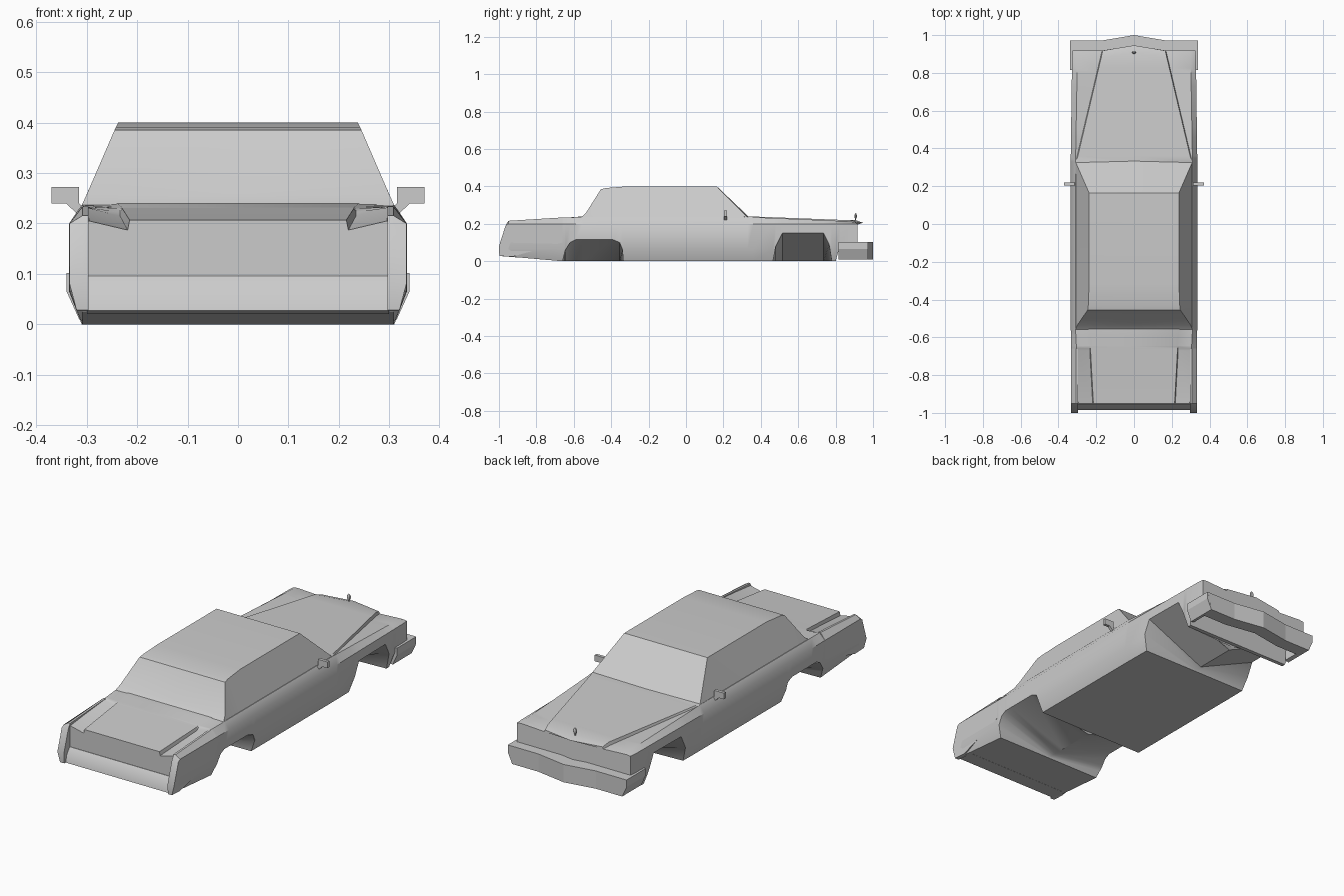
import bpy, bmesh, math

cube = bpy.data.objects.get("Cube")
if cube:
    bpy.data.objects.remove(cube)

grey = bpy.data.materials.new("light grey")
grey.use_nodes = True
grey.diffuse_color = (0.6, 0.6, 0.6, 1)
grey.node_tree.nodes["Principled BSDF"].inputs["Base Color"].default_value = (0.6, 0.6, 0.6, 1)


def finish(name, bm, angle=35):
    bmesh.ops.remove_doubles(bm, verts=bm.verts, dist=0.0002)
    bmesh.ops.recalc_face_normals(bm, faces=bm.faces)
    mesh = bpy.data.meshes.new(name)
    bm.to_mesh(mesh)
    bm.free()
    mesh.materials.append(grey)
    ob = bpy.data.objects.new(name, mesh)
    bpy.context.collection.objects.link(ob)
    bpy.ops.object.select_all(action="DESELECT")
    ob.select_set(True)
    bpy.context.view_layer.objects.active = ob
    bpy.ops.object.shade_smooth_by_angle(angle=math.radians(angle))


def loft(name, rings, angle=35):
    """Skin closed rings of equal length and cap both ends."""
    bm = bmesh.new()
    loops = [[bm.verts.new(p) for p in ring] for ring in rings]
    for a, b in zip(loops, loops[1:]):
        for i in range(len(a)):
            j = (i + 1) % len(a)
            bm.faces.new((a[i], a[j], b[j], b[i]))
    bm.faces.new(loops[0])
    bm.faces.new(loops[-1])
    finish(name, bm, angle)


def both_sides(name, rings, angle=35):
    for side, s in (("left", 1), ("right", -1)):
        loft(f"{side}_{name}", [[(s * x, y, z) for x, y, z in r] for r in rings], angle)


def sample(table, y):
    """Linear interpolation of table rows keyed by y."""
    for a, b in zip(table, table[1:]):
        if y <= b[0]:
            t = max(0, (y - a[0]) / (b[0] - a[0]))
            return [p + (q - p) * t for p, q in zip(a[1:], b[1:])]
    return list(table[-1][1:])


# Side lower edge with both wheel arches: y, z
under = [(-0.95, 0.025), (-0.66, 0), (-0.645, 0.06), (-0.62, 0.1), (-0.59, 0.115),
         (-0.39, 0.115), (-0.355, 0.1), (-0.34, 0.06), (-0.335, 0),
         (0.465, 0), (0.48, 0.08), (0.515, 0.15), (0.735, 0.15), (0.765, 0.09),
         (0.78, 0), (0.8, 0), (0.825, 0.09), (0.918, 0.1)]
# Underside along the middle, which fills the space between the wheels: y, z
keel = [(-0.95, 0.025), (-0.66, 0), (0.8, 0), (0.825, 0.09), (0.918, 0.1)]
# Upper surface: y, belt x, shoulder x, shoulder z, panel edge x, groove z, panel z
upper = [(-0.95, 0.325, 0.295, 0.205, 0.215, 0.187, 0.207),
         (-0.67, 0.333, 0.3, 0.232, 0.23, 0.215, 0.23),
         (-0.65, 0.334, 0.305, 0.233, 0.23, 0.23, 0.232),
         (-0.55, 0.335, 0.31, 0.237, 0.24, 0.238, 0.24),
         (0.33, 0.335, 0.31, 0.237, 0.305, 0.237, 0.24),
         (0.36, 0.335, 0.309, 0.235, 0.297, 0.231, 0.239),
         (0.88, 0.328, 0.3, 0.213, 0.174, 0.202, 0.219),
         (0.918, 0.325, 0.3, 0.203, 0.165, 0.196, 0.206)]

# Lower body, with a nose that is pointed between the bonnet creases
rings = []
for y in sorted({r[0] for r in under} | {r[0] for r in upper}):
    zb = sample(under, y)[0]
    xb, xs, zs, xc, zg, zt = sample(upper, y)
    half = [(xb - 0.025 * max(0, 1 - zb / 0.065), zb), (xb, max(0.065, zb + 0.001)),
            (xb, 0.2), (xs, zs), (xc + 0.004, zg), (xc, zt)]
    outline = (half + [(0, zt)] + [(-x, z) for x, z in reversed(half)]
               + [(0, sample(keel, y)[0])])
    bow = 0.028 if y > 0.85 else 0
    rings.append([(x, y + bow * max(0, 1 - abs(x) / 0.165), z) for x, z in outline])
loft("body", rings)

# Cabin: side outline rings from rear window base to windscreen base
cabin = []
for y, z, x in ((-0.56, 0.236, 0.31), (-0.535, 0.258, 0.3), (-0.455, 0.385, 0.245),
                (-0.43, 0.391, 0.242), (-0.32, 0.4, 0.238), (0.165, 0.4, 0.238),
                (0.325, 0.24, 0.308)):
    t = 0.225
    cabin.append([(-0.312, y, t), (-x, y, z), (0, y + (0.008 if y > 0.3 else 0), z),
                  (x, y, z), (0.312, y, t)])
loft("cabin", cabin, 42)

# Tail fins reaching back past the boot lid
profile = [(-0.66, 0.234), (-0.95, 0.216), (-0.965, 0.19), (-1.0, 0.08),
           (-0.998, 0.028), (-0.93, 0.024), (-0.66, 0.1)]
both_sides("tail_fin", [[(0.297, y, z) for y, z in profile],
                        [(0.308, y, z) for y, z in profile],
                        [(0.334 - 0.024 * max(0, 1 - z / 0.065), y, min(z, 0.2))
                         for y, z in profile]], 25)

# Rear bumper ledge with a lip that blends into the underside
lip = [(-0.9, 0.096), (-0.952, 0.096), (-0.976, 0.066), (-0.985, 0.027), (-0.9, 0.02)]
loft("rear_bumper", [[(x, y, z) for y, z in lip] for x in (-0.3, 0, 0.3)])

# Front bumper: pointed bar and wrapped ends
bar = []
for x, y in ((-0.335, 0.972), (-0.165, 0.972), (0, 1.0), (0.165, 0.972), (0.335, 0.972)):
    tuck = math.copysign(0.02, x) if abs(x) > 0.3 else 0
    bar.append([(x - tuck, y - 0.07, 0.01), (x - tuck, y, 0.01), (x, y, 0.065),
                (x, y, 0.102), (x, y - 0.07, 0.102)])
loft("front_bumper", bar, 5)
both_sides("bumper_end", [[(0.295, y, 0.015), (0.315, y, 0.01), (0.34, y, 0.065),
                           (0.34, y, 0.102), (0.295, y, 0.102)] for y in (0.815, 0.972)], 20)

# Door mirrors on short stalks
mirror = [(0.298, 0.222), (0.318, 0.218), (0.341, 0.24), (0.37, 0.24), (0.37, 0.272),
          (0.315, 0.272), (0.315, 0.24)]
both_sides("door_mirror", [[(x, y, z) for x, z in mirror] for y in (0.203, 0.219)], 20)

# Bonnet ornament: a small turned bead on a stem
bead = []
for z, r in ((0.2, 0.006), (0.225, 0.004), (0.236, 0.011), (0.247, 0.011), (0.257, 0.003)):
    bead.append([(r * math.cos(i * math.tau / 8), 0.907 + 0.6 * r * math.sin(i * math.tau / 8), z)
                 for i in range(8)])
loft("bonnet_ornament", bead)
